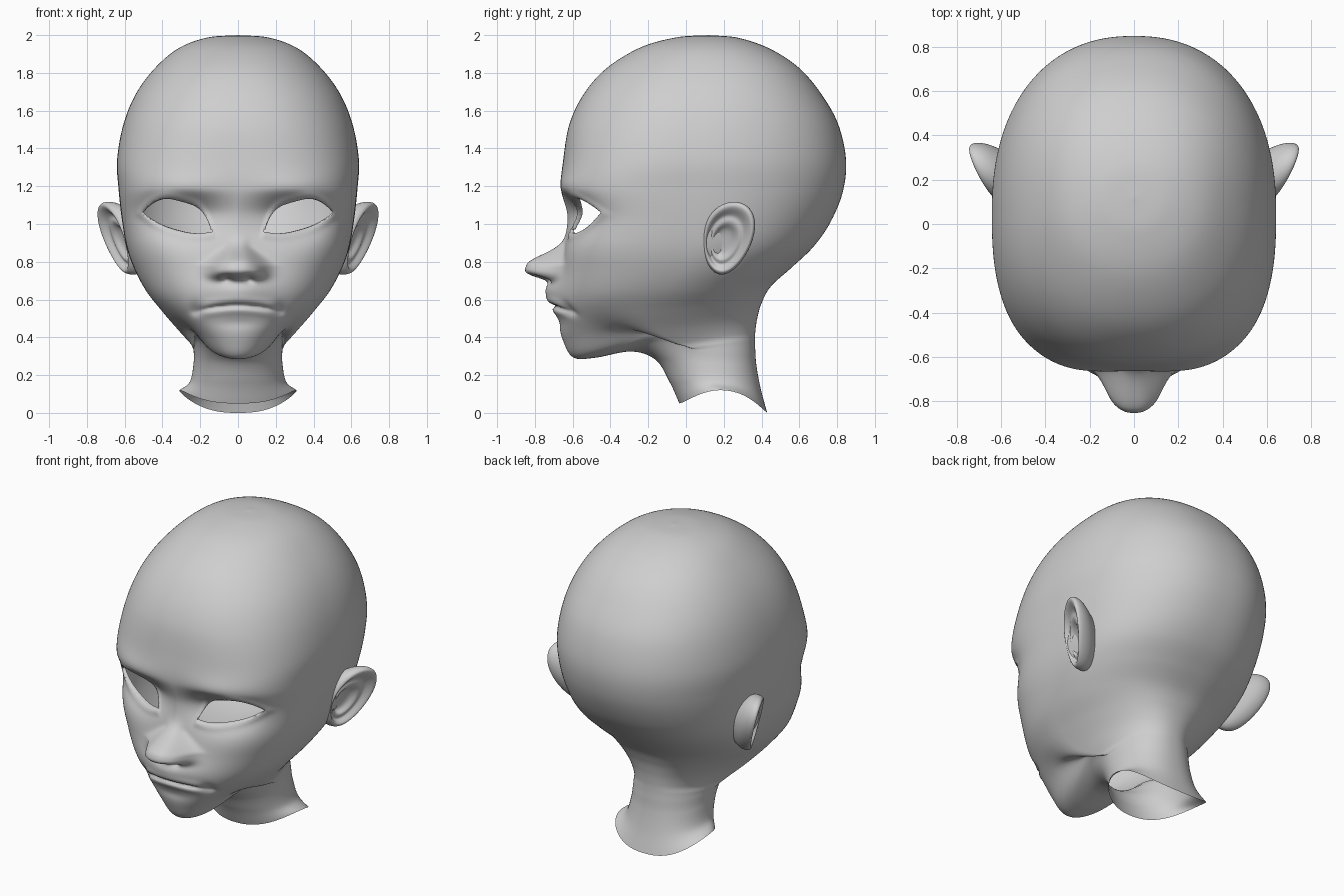
import bpy, bmesh, math
from math import sin, cos, pi, exp

if "Cube" in bpy.data.objects:
    bpy.data.objects.remove(bpy.data.objects["Cube"])

clay = bpy.data.materials.new("clay_grey")
clay.use_nodes = True
clay.diffuse_color = (0.62, 0.62, 0.62, 1)
clay.node_tree.nodes["Principled BSDF"].inputs["Base Color"].default_value = (0.62, 0.62, 0.62, 1)

COLUMNS, STEPS = 224, 12

# Head rings: front y, front z, back y, back z, half width
RINGS = [
    (.12, 2, .12, 2, 0), (-.05, 1.988, .28, 1.985, .165), (-.24, 1.935, .45, 1.925, .315),
    (-.42, 1.825, .6, 1.825, .44), (-.54, 1.69, .715, 1.69, .54), (-.617, 1.53, .805, 1.53, .606),
    (-.65, 1.34, .847, 1.34, .64), (-.662, 1.19, .83, 1.17, .632), (-.637, 1.04, .765, 1.01, .615),
    (-.645, .88, .675, .88, .59), (-.66, .76, .56, .77, .55), (-.685, .62, .45, .67, .485),
    (-.68, .5, .4, .58, .4), (-.65, .38, .377, .5, .315), (-.595, .293, .367, .43, .255),
    (-.48, .292, .365, .38, .24), (-.29, .325, .367, .33, .235), (-.16, .28, .373, .25, .235),
    (-.085, .16, .395, .13, .255), (-.035, .05, .43, 0, .31)]
# Ring shape: y of widest point, squareness of the front, lift of the sides, lift of the jawline
SHAPES = [
    (.12, 2, 0, 0), (.12, 2, 0, 0), (.11, 2.1, 0, 0), (.1, 2.2, 0, 0), (.08, 2.3, 0, 0),
    (.06, 2.4, 0, 0), (.05, 2.65, 0, 0), (.05, 2.95, 0, 0), (.04, 2.9, 0, 0), (.02, 2.95, 0, 0),
    (-.04, 2.7, 0, 0), (-.12, 2.35, 0, 0), (-.18, 2.15, 0, .02), (-.15, 2, 0, .05),
    (-.04, 2, 0, .09), (.04, 2, 0, .09), (.08, 2, 0, .05), (.12, 2, 0, .01),
    (.16, 2, .02, 0), (.21, 2, .095, 0)]
KEYS = [a + b for a, b in zip(RINGS, SHAPES)]


def catmull(keys, i, t):
    """Smooth blend between key i and i + 1."""
    b, c = keys[i], keys[i + 1]
    a = keys[i - 1] if i else [2 * p - q for p, q in zip(b, c)]
    d = keys[i + 2] if i + 2 < len(keys) else [2 * q - p for p, q in zip(b, c)]
    return [q + .5 * t * (r - p + t * (2 * p - 5 * q + 4 * r - s + t * (3 * (q - r) + s - p)))
            for p, q, r, s in zip(a, b, c, d)]


def bump(x, z, cx, cz, rx, up, down, power=2):
    """Soft hill with its own reach sideways, up and down."""
    dz = z - cz
    return exp(-((x - cx) / rx) ** 2 - (abs(dz / up) ** 2 if dz > 0 else abs(dz / down) ** power))


def eye(x, z):
    """Positive inside the almond eye opening, negative outside."""
    u = (abs(x) - .14) / .37
    line = .96 + .1 * u
    e = abs(2 * u - 1)
    top = line + .115 * (1 - e ** (5 if u < .5 else 2.4))
    low = line - .042 * (1 - e ** 2.4)
    return min(top - z, z - low)


def relief(x, z):
    """How far the face stands out in front of the plain head."""
    x = abs(x)
    d = -.1 * bump(x, z, .29, 1.05, .19, .088, .12)               # eye socket
    if .05 < x < .6 and .85 < z < 1.25:
        d += .012 * exp(-((eye(x, z) + .012) / .022) ** 2)        # eyelids
    d += .018 * bump(x, z, .3, 1.185, .18, .07, .04)              # brow
    wide = max(.135 - .8 * max(z - .78, 0), .05)                  # nose, narrower up the bridge
    d += .185 * exp(-(x / wide) ** 3) * bump(0, z, 0, .782, 1, .08, .07, 4)
    d += .015 * bump(x, z, .105, .745, .035, .04, .035)           # nostril wing
    d -= .04 * bump(x, z, .058, .712, .026, .016, .02)            # nostril
    d += .062 * bump(x, z, 0, .655, .16, .075, .09)               # muzzle
    m = .567 - .6 * x * x                                         # mouth line
    fade = exp(-(x / .2) ** 6)
    d += fade * (.008 * exp(-((z - m - .03) / .022) ** 2) + .008 * exp(-((z - m + .028) / .02) ** 2)
                 - .022 * exp(-((z - m) / .01) ** 2))
    d -= .022 * bump(x, z, .225, .54, .035, .04, .03)             # mouth corner
    d -= .008 * bump(x, z, 0, .475, .12, .03, .03)                # hollow over the chin
    return d


def ring_point(key, a):
    yf, zf, yb, zb, w, yc, n, lift, jaw = key
    s, c = sin(a), cos(a)
    depth = max(yc - yf if c > 0 else yb - yc, 1e-6)
    n = n if c > 0 else 2.25
    w = max(w, 1e-6)
    r = (abs(c / depth) ** n + abs(s / w) ** n) ** (-1 / n)
    x, y = r * s, yc - r * c
    z = zf + (zb - zf) * (y - yf) / max(yb - yf, 1e-6) + lift * abs(x / w) ** 2.5
    if c > 0:
        z += jaw * sin(2 * a) ** 2
    front = min(max((-y - .25) / .15, 0), 1)
    return x, y - front * relief(x, z), z


def loft(bm, rows):
    """Join rows of points into a closed band of quads."""
    rows = [[bm.verts.new(p) for p in row] for row in rows]
    for a, b in zip(rows, rows[1:]):
        for j in range(len(a)):
            k = (j + 1) % len(a)
            bm.faces.new((a[j], b[j], b[k], a[k]))
    bmesh.ops.remove_doubles(bm, verts=bm.verts, dist=1e-4)


def finish(bm, name):
    bmesh.ops.recalc_face_normals(bm, faces=bm.faces)
    for f in bm.faces:
        f.smooth = True
    mesh = bpy.data.meshes.new(name)
    bm.to_mesh(mesh)
    bm.free()
    mesh.materials.append(clay)
    ob = bpy.data.objects.new(name, mesh)
    bpy.context.collection.objects.link(ob)
    return ob


# Head and neck as one open shell, with the columns crowded toward the face
angles = [u - .45 * sin(u) for u in (2 * pi * j / COLUMNS for j in range(COLUMNS))]
rows = [[ring_point(catmull(KEYS, i, t / STEPS), a) for a in angles]
        for i in range(len(KEYS) - 1) for t in range(STEPS)]
rows.append([ring_point(KEYS[-1], a) for a in angles])
bm = bmesh.new()
loft(bm, rows)


# Cut the eye openings along their exact outline
def in_eye_zone(co):
    return co.y < -.2 and .1 < abs(co.x) < .56 and .88 < co.z < 1.2


cuts = []
for e in list(bm.edges):
    a, b = e.verts
    if in_eye_zone(a.co) and in_eye_zone(b.co):
        fa, fb = eye(a.co.x, a.co.z), eye(b.co.x, b.co.z)
        if fa * fb < 0:
            cuts.append(bmesh.utils.edge_split(e, a, fa / (fa - fb))[1])
bmesh.ops.connect_verts(bm, verts=cuts)
holes = []
for f in bm.faces:
    c = f.calc_center_median()
    if in_eye_zone(c) and eye(c.x, c.z) > 0:
        holes.append(f)
bmesh.ops.delete(bm, geom=holes, context='FACES')

# Turn the eyelid edges inward
rim = [e for e in bm.edges if e.is_boundary and in_eye_zone(e.verts[0].co)]
for v in bmesh.ops.extrude_edge_only(bm, edges=rim)["geom"]:
    if isinstance(v, bmesh.types.BMVert):
        v.co.x -= math.copysign(.008, v.co.x)
        v.co.y += .02
head = finish(bm, "head")

# Ears: a dished leaf with a rolled rim, leaning out toward the back
EAR = [(0, -.045), (.2, -.045), (.36, -.04), (.46, -.016), (.56, -.012), (.66, -.024), (.76, -.004),
       (.87, .014), (.96, .006), (1, -.02), (.99, -.05), (.93, -.08), (.8, -.11), (.5, -.17)]


def ear_point(side, r, h, a):
    dz = .195 * r * sin(a)
    dy = .135 * r * cos(a) * (1 + .9 * dz) + .17 * dz
    inner = max(0, 1 - r) if h > -.05 else 0
    y, z = .222 + dy - .035 * inner, .925 + dz - .03 * inner
    return side * (.65 + .46 * (y - .22) + .26 * (z - .93) + h), y, z


for side, name in ((1, "left_ear"), (-1, "right_ear")):
    bm = bmesh.new()
    loft(bm, [[ear_point(side, r, h, 2 * pi * j / 32) for j in range(32)] for r, h in EAR])
    ear = finish(bm, name)
    ear.modifiers.new("Smooth", 'SUBSURF').levels = 2
    ear.modifiers["Smooth"].render_levels = 2
